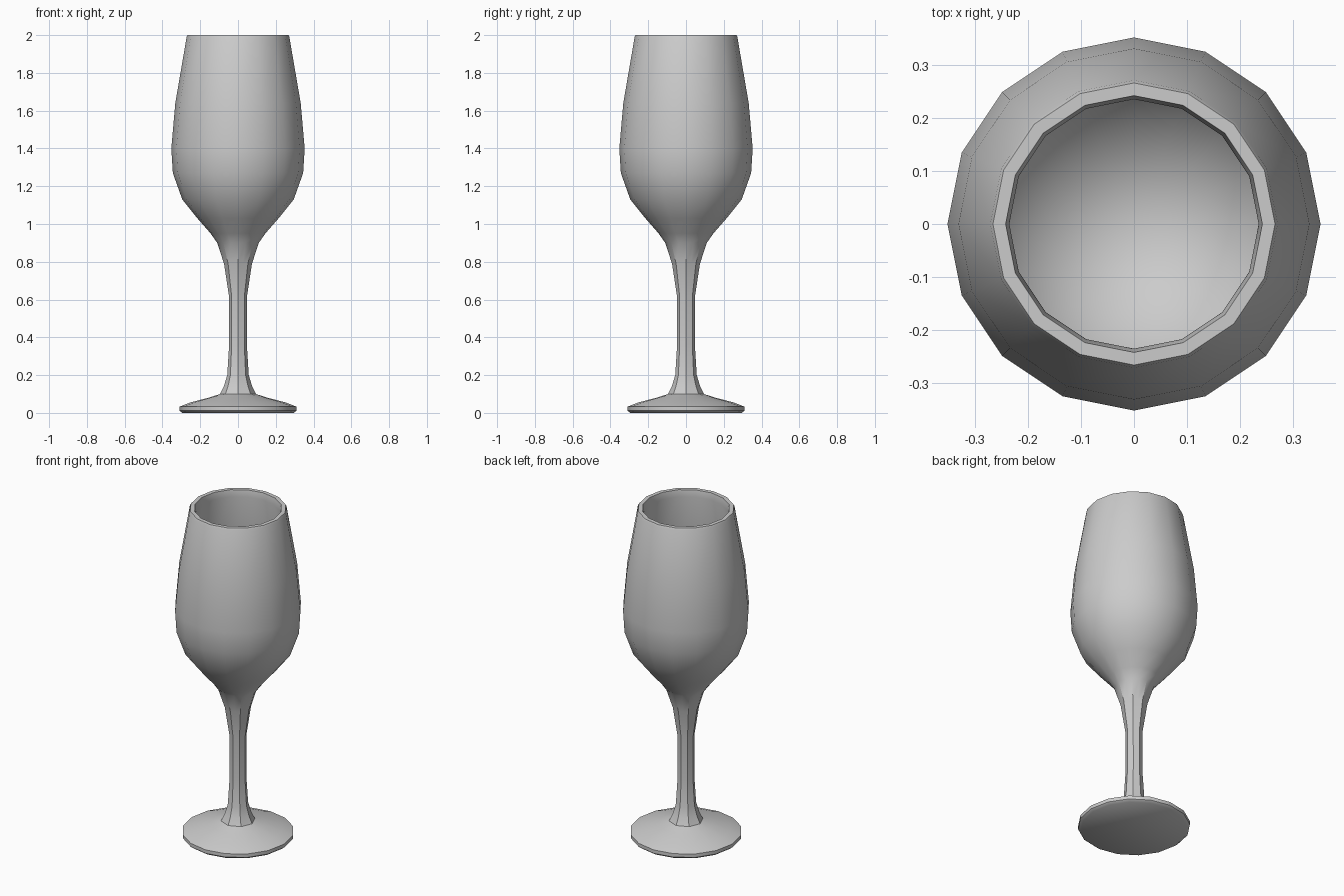
import bpy, bmesh, math

SIDES = 16

cube = bpy.data.objects.get("Cube")
if cube:
    bpy.data.objects.remove(cube, do_unlink=True)

glass = bpy.data.materials.new("pale_grey_glass")
glass.use_nodes = True
glass.diffuse_color = (0.6, 0.6, 0.6, 1)
glass.node_tree.nodes["Principled BSDF"].inputs["Base Color"].default_value = (0.6, 0.6, 0.6, 1)

# Profiles as (radius, height), running from under the foot to inside the bowl
foot = [(0.295, 0.0), (0.31, 0.012), (0.31, 0.033), (0.25, 0.056), (0.15, 0.082)]
stem = [(0.095, 0.1), (0.075, 0.14), (0.057, 0.2), (0.047, 0.36),
        (0.048, 0.62), (0.074, 0.79), (0.11, 0.9)]
bowl = [(0.145, 0.95), (0.215, 1.03), (0.295, 1.13), (0.345, 1.27), (0.353, 1.4),
        (0.332, 1.64), (0.272, 1.99), (0.267, 2.0)]
inside = [(0.243, 2.0), (0.236, 1.96), (0.297, 1.64), (0.32, 1.4), (0.31, 1.28),
          (0.26, 1.16), (0.15, 1.05)]


def add_ring(bm, radius, height, faceted):
    """Ring of vertices; a faceted ring has half the corners."""
    ring = []
    for i in range(SIDES):
        a = math.tau * i / SIDES
        r = radius * math.cos(math.tau / SIDES) if faceted and i % 2 else radius
        ring.append(bm.verts.new((r * math.cos(a), r * math.sin(a), height)))
    return ring


# Continuous glass: foot, eight-sided stem, bowl and its inner wall
bm = bmesh.new()
rings = [add_ring(bm, r, z, part is stem)
         for part in (foot, stem, bowl, inside) for r, z in part]
for low, high in zip(rings, rings[1:]):
    for i in range(SIDES):
        j = (i + 1) % SIDES
        bm.faces.new((low[i], low[j], high[j], high[i]))

# Flat underside and the cone-shaped bowl floor
bm.faces.new(rings[0])
floor = bm.verts.new((0, 0, 1.0))
last = rings[-1]
for i in range(SIDES):
    bm.faces.new((last[i], last[(i + 1) % SIDES], floor))
bmesh.ops.recalc_face_normals(bm, faces=bm.faces)

mesh = bpy.data.meshes.new("wine_glass")
bm.to_mesh(mesh)
bm.free()
mesh.materials.append(glass)
wine_glass = bpy.data.objects.new("wine_glass", mesh)
bpy.context.collection.objects.link(wine_glass)

bpy.ops.object.select_all(action="DESELECT")
wine_glass.select_set(True)
bpy.context.view_layer.objects.active = wine_glass
bpy.ops.object.shade_smooth_by_angle(angle=math.radians(40))
